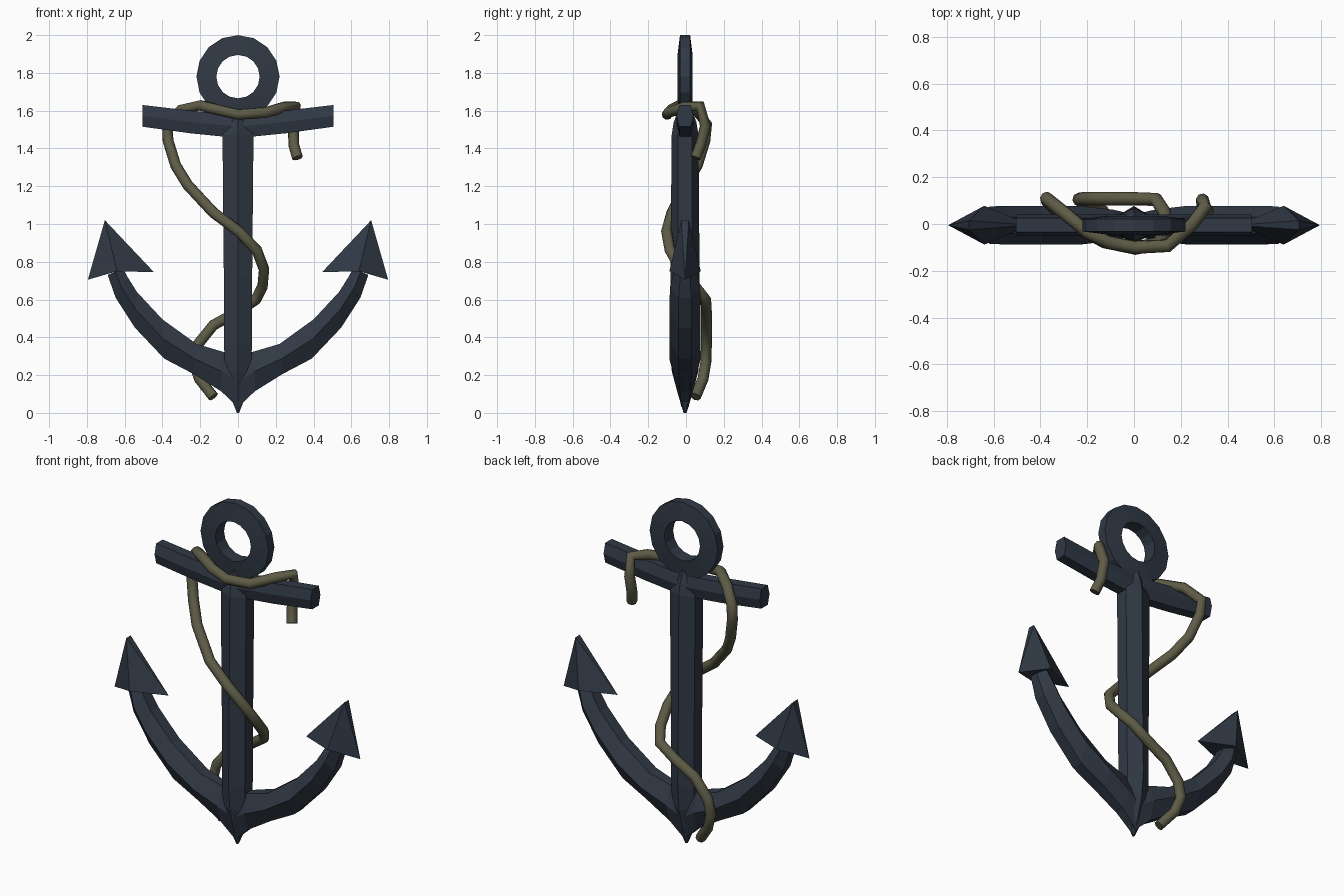
import bpy, bmesh, math

if "Cube" in bpy.data.objects:
    bpy.data.objects.remove(bpy.data.objects["Cube"])

YC = -0.005  # the iron sits slightly forward of the rope's middle


def material(name, rgb):
    m = bpy.data.materials.new(name)
    m.diffuse_color = (*rgb, 1)
    m.use_nodes = True
    m.node_tree.nodes["Principled BSDF"].inputs["Base Color"].default_value = m.diffuse_color
    return m


IRON = material("dark blue iron", (0.030, 0.041, 0.060))
ROPE = material("olive rope", (0.112, 0.106, 0.062))


def make(name, verts, faces, mat):
    me = bpy.data.meshes.new(name)
    bm = bmesh.new()
    vs = [bm.verts.new((x, y + YC, z)) for x, y, z in verts]
    for f in faces:
        bm.faces.new([vs[i] for i in f])
    bmesh.ops.recalc_face_normals(bm, faces=bm.faces)
    bm.to_mesh(me)
    bm.free()
    me.materials.append(mat)
    ob = bpy.data.objects.new(name, me)
    bpy.context.collection.objects.link(ob)
    return ob


def loft(name, rings, closed=False):
    """Skin a row of equal-sized rings; cap the ends unless closed."""
    n, k = len(rings[0]), len(rings)
    faces = []
    for r in range(k if closed else k - 1):
        a, b = r * n, ((r + 1) % k) * n
        faces += [(a + i, a + (i + 1) % n, b + (i + 1) % n, b + i) for i in range(n)]
    if not closed:
        faces += [tuple(range(n)), tuple(range((k - 1) * n, k * n))]
    return make(name, [v for r in rings for v in r], faces, IRON)


# Shank: six-sided with a ridge front and back (z, half width, side depth, ridge depth)
shank = [(0.0, 0.006, 0.004, 0.008), (0.10, 0.045, 0.02, 0.038), (0.22, 0.072, 0.035, 0.07),
         (0.36, 0.073, 0.037, 0.082), (0.72, 0.075, 0.037, 0.077),
         (1.47, 0.082, 0.037, 0.071), (1.54, 0.045, 0.03, 0.06), (1.66, 0.006, 0.008, 0.015)]
loft("shank", [[(0, -r, z), (w, -s, z), (w, s, z), (0, r, z), (-w, s, z), (-w, -s, z)]
               for z, w, s, r in shank])

# Stock: slightly bowed crossbar (x, bottom, top)
stock = [(-0.505, 1.515, 1.63), (-0.25, 1.48, 1.60), (0, 1.455, 1.575),
         (0.25, 1.48, 1.60), (0.505, 1.515, 1.63)]
loft("stock", [[(x, -0.03, b), (x, -0.045, (b + t) / 2), (x, -0.03, t),
                (x, 0.03, t), (x, 0.045, (b + t) / 2), (x, 0.03, b)] for x, b, t in stock])

# Ring: sixteen sides, thinner at the rim
ring = []
for i in range(16):
    a = math.tau * i / 16
    ring.append([(r * math.sin(a), y, 1.78 + r * math.cos(a))
                 for r, y in ((0.22, -0.027), (0.22, 0.027), (0.115, 0.04), (0.115, -0.04))])
loft("ring", ring, closed=True)

# Arms and flukes, mirrored: outer point, inner point, ridge depth
arm = [((0.0, 0.03), (0.0, 0.30), 0.045), ((0.09, 0.115), (0.085, 0.325), 0.066),
       ((0.238, 0.207), (0.22, 0.365), 0.083), ((0.39, 0.287), (0.40, 0.495), 0.083),
       ((0.545, 0.45), (0.535, 0.64), 0.083), ((0.648, 0.61), (0.585, 0.72), 0.08),
       ((0.69, 0.73), (0.61, 0.765), 0.06)]
for side, s in (("left", -1), ("right", 1)):
    rings = []
    for (ox, oz), (ix, iz), r in arm:
        mx, mz, e = (ox + ix) / 2, (oz + iz) / 2, r * 0.42
        rings.append([(s * ox, -e, oz), (s * mx, -r, mz), (s * ix, -e, iz),
                      (s * ix, e, iz), (s * mx, r, mz), (s * ox, e, oz)])
    loft(side + "_arm", rings)
    # arrow-shaped fluke: tips 0-1, outer barb 2, inner barb 3, ridge feet 4-5
    pts = [(0.705, -0.02, 1.02), (0.705, 0.02, 1.02), (0.795, 0, 0.705),
           (0.445, 0, 0.745), (0.64, -0.083, 0.75), (0.64, 0.083, 0.75)]
    make(side + "_fluke", [(s * x, y, z) for x, y, z in pts],
         [(0, 2, 4), (0, 4, 3), (1, 5, 2), (1, 3, 5), (0, 1, 2), (0, 3, 1), (2, 5, 4), (3, 4, 5)],
         IRON)

# Rope: hangs behind the stock, passes over it and winds down the shank
path = [(0.315, 0.05, 1.35), (0.295, 0.078, 1.42), (0.293, 0.102, 1.52), (0.305, 0.075, 1.625),
        (0.25, 0.0, 1.62), (0.145, -0.093, 1.59), (0.0, -0.10, 1.58), (-0.11, -0.078, 1.605),
        (-0.20, -0.035, 1.628), (-0.30, 0.05, 1.605), (-0.375, 0.11, 1.53), (-0.37, 0.10, 1.44),
        (-0.33, 0.06, 1.31), (-0.265, 0.0, 1.205), (-0.13, -0.075, 1.06), (0.005, -0.103, 0.96),
        (0.10, -0.085, 0.86), (0.138, -0.03, 0.76), (0.13, 0.05, 0.67), (0.095, 0.105, 0.60),
        (-0.01, 0.108, 0.53), (-0.13, 0.108, 0.465), (-0.215, 0.108, 0.36), (-0.235, 0.105, 0.27),
        (-0.205, 0.09, 0.18), (-0.13, 0.05, 0.085)]
cu = bpy.data.curves.new("rope", 'CURVE')
cu.dimensions = '3D'
cu.bevel_depth = 0.029
cu.bevel_resolution = 2
cu.use_fill_caps = True
sp = cu.splines.new('POLY')
sp.points.add(len(path) - 1)
for p, co in zip(sp.points, path):
    p.co = (*co, 1)
cu.materials.append(ROPE)
rope = bpy.data.objects.new("rope", cu)
bpy.context.collection.objects.link(rope)
bpy.context.view_layer.objects.active = rope
rope.select_set(True)
bpy.ops.object.convert(target='MESH')
bpy.ops.object.shade_smooth_by_angle(angle=math.radians(60))
